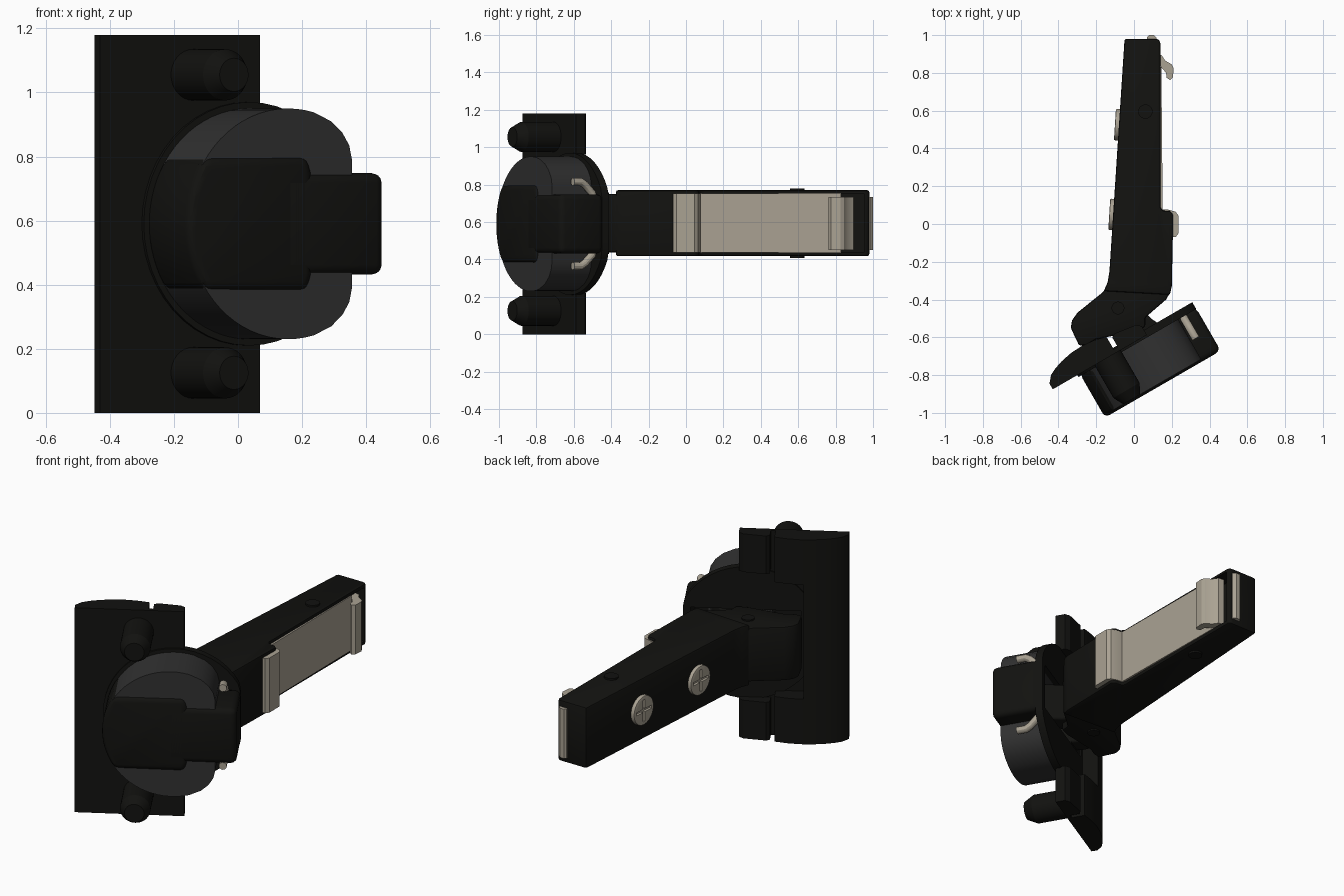
import bpy, bmesh
from math import pi, cos, sin, radians, atan, sqrt
from mathutils import Matrix, Vector

if "Cube" in bpy.data.objects:
    bpy.data.objects.remove(bpy.data.objects["Cube"])

ZC = 0.59                                   # mid height of the hinge
U = Vector((cos(pi / 6), sin(pi / 6), 0))   # along the cup plate
W = Vector((-sin(pi / 6), cos(pi / 6), 0))  # away from the cup, to the back
O = Vector((-0.43, -0.875, 0))


def frame(a, b, c, o):
    m = Matrix.Identity(4)
    for i, v in enumerate((a, b, c, o)):
        m.col[i][:3] = v
    return m


TOP = Matrix.Identity(4)                             # profile x,y  depth z
PLAN = frame(U, W, Vector((0, 0, 1)), O)             # profile s,t  depth z
FACE = frame(U, Vector((0, 0, 1)), W, O + Vector((0, 0, ZC)))  # profile s,z  depth t


def material(name, rgb):
    m = bpy.data.materials.new(name)
    m.diffuse_color = (*rgb, 1)
    m.use_nodes = True
    m.node_tree.nodes["Principled BSDF"].inputs["Base Color"].default_value = m.diffuse_color
    return m


BLACK = material("black", (0.006, 0.006, 0.005))
GREY = material("dark_grey", (0.03, 0.03, 0.03))
METAL = material("metal", (0.40, 0.36, 0.29))


def apply(ob, mod):
    bpy.context.view_layer.objects.active = ob
    bpy.ops.object.modifier_apply(modifier=mod.name)


def prism(name, pts, lo, hi, mat, m=TOP, bevel=0.0, seg=3):
    bm = bmesh.new()
    f = bm.faces.new([bm.verts.new((x, y, lo)) for x, y in pts])
    ext = bmesh.ops.extrude_face_region(bm, geom=[f])
    vs = [v for v in ext["geom"] if isinstance(v, bmesh.types.BMVert)]
    bmesh.ops.translate(bm, vec=(0, 0, hi - lo), verts=vs)
    bm.transform(m)
    bmesh.ops.recalc_face_normals(bm, faces=bm.faces)
    me = bpy.data.meshes.new(name)
    bm.to_mesh(me)
    bm.free()
    ob = bpy.data.objects.new(name, me)
    bpy.context.collection.objects.link(ob)
    me.materials.append(mat)
    if bevel:
        b = ob.modifiers.new("bevel", 'BEVEL')
        b.width, b.segments = bevel, seg
        b.limit_method, b.angle_limit = 'ANGLE', radians(35)
        apply(ob, b)
    return ob


def cut(ob, cutters):
    for c in cutters:
        b = ob.modifiers.new("cut", 'BOOLEAN')
        b.operation, b.object, b.solver = 'DIFFERENCE', c, 'EXACT'
        apply(ob, b)


def remove(*obs):
    for o in obs:
        bpy.data.objects.remove(o)


def rect(x0, x1, y0, y1):
    return [(x0, y0), (x1, y0), (x1, y1), (x0, y1)]


def disc(r, cx=0.0, cy=0.0, n=48):
    return [(cx + r * cos(2 * pi * i / n), cy + r * sin(2 * pi * i / n)) for i in range(n)]


# cup: round grey body, cut flat with rounded corners at the inner end
left = [(0.53 + 0.36 * cos(a), 0.36 * sin(a))
        for a in (radians(75 + 210 * i / 40) for i in range(41))]
body_pts = [(0.76, -0.2), (0.76, 0.2), (0.75, 0.245), (0.725, 0.285), (0.685, 0.32)] + left
body_pts += [(0.685, -0.32), (0.725, -0.285), (0.75, -0.245)]
body = prism("cup_body", body_pts, -0.255, 0.0, GREY, FACE)

# black shell that wraps the cup front: wide part follows the circle
arc = [(0.53 - 0.365 * cos(a), 0.365 * sin(a))
       for a in (radians(-35 + 70 * i / 16) for i in range(17))]
wide = prism("cup_shell_wide", arc + [(0.60, 0.21), (0.615, 0.16), (0.615, -0.16), (0.60, -0.21)],
             -0.268, 0.0, BLACK, FACE, 0.03)
narrow = prism("cup_shell_narrow", rect(0.5, 0.872, -0.268, 0.0), ZC - 0.158, ZC + 0.158,
               BLACK, PLAN, 0.03)

# round rim of the cup
rim_pts = [(min(x, 0.87), y) for x, y in disc(0.38, 0.53)]
rim = prism("cup_rim", rim_pts, -0.012, 0.03, BLACK, FACE)

# open cavity for the links
cavity = prism("cavity_cutter", rect(0.25, 0.83, -0.135, 0.135), -0.235, 0.2, BLACK, FACE)
cavity.hide_render = True
for part in (body, wide, narrow, rim):
    cut(part, [cavity])

# mounting plate with a domed cover and a flat rail at each end
plate = prism("mounting_plate", rect(0.0, 0.575, -ZC, ZC), 0.0, 0.022, BLACK, FACE)
cut(plate, [cavity])
cover = prism("plate_cover", [(0.0, 0.0), (0.0, 0.035), (0.03, 0.07), (0.07, 0.09), (0.116, 0.105),
                              (0.18, 0.118), (0.25, 0.122), (0.32, 0.115), (0.385, 0.1), (0.385, 0.0)],
              0.0, 1.18, BLACK, PLAN)
center = prism("cover_cutter", rect(0.23, 0.6, -0.33, 0.33), 0.02, 0.2, BLACK, FACE)
center.hide_render = True
cut(cover, [center])
remove(cavity, center)
for name, z0, z1 in (("lower", 0.0, 0.22), ("upper", 0.96, 1.18)):
    prism(f"{name}_rail", [(0.41, 0.0), (0.41, 0.08), (0.43, 0.092), (0.55, 0.075), (0.575, 0.055), (0.575, 0.0)],
          z0, z1, BLACK, PLAN)

# dowels pressed into the door
for name, z in (("lower", 0.125 - ZC), ("upper", 1.055 - ZC)):
    prism(f"{name}_dowel", disc(0.08, 0.335, z, 32), -0.20, 0.01, BLACK, FACE)
    bm = bmesh.new()
    bmesh.ops.create_cone(bm, cap_ends=True, segments=32, radius1=0.08, radius2=0.052, depth=0.055)
    bm.transform(FACE @ Matrix.Translation((0.335, z, -0.2275)) @ Matrix.Rotation(pi, 4, 'X'))
    bmesh.ops.recalc_face_normals(bm, faces=bm.faces)
    me = bpy.data.meshes.new("tip")
    bm.to_mesh(me)
    bm.free()
    me.materials.append(BLACK)
    bpy.context.collection.objects.link(bpy.data.objects.new(f"{name}_dowel_tip", me))

# links between arm head and cup
prism("outer_link", [(0.28, 0.2), (0.27, 0.05), (0.31, -0.08), (0.36, -0.17), (0.42, -0.17),
                     (0.4, -0.05), (0.38, 0.06), (0.4, 0.2)], ZC - 0.11, ZC + 0.11, BLACK, PLAN, 0.015)
prism("inner_link", [(0.5, 0.2), (0.52, 0.03), (0.6, -0.1), (0.68, -0.17), (0.74, -0.14),
                     (0.69, -0.04), (0.64, 0.06), (0.6, 0.2)], ZC - 0.11, ZC + 0.11, BLACK, PLAN, 0.015)

# bent spring pins beside the cup
for name, sgn in (("upper", 1), ("lower", -1)):
    cu = bpy.data.curves.new("pin", 'CURVE')
    cu.dimensions, cu.bevel_depth, cu.bevel_resolution, cu.use_fill_caps = '3D', 0.021, 4, True
    sp = cu.splines.new('POLY')
    path = [(0.79, 0.225, -0.145), (0.79, 0.225, -0.095), (0.79, 0.21, -0.07), (0.79, 0.165, -0.025), (0.79, 0.14, -0.02)]
    sp.points.add(len(path) - 1)
    for p, (s, z, t) in zip(sp.points, path):
        p.co = (*(FACE @ Vector((s, z * sgn, t))), 1)
    ob = bpy.data.objects.new(f"{name}_spring_pin", cu)
    cu.materials.append(METAL)
    bpy.context.collection.objects.link(ob)
    bpy.ops.object.select_all(action='DESELECT')
    ob.select_set(True)
    bpy.context.view_layer.objects.active = ob
    bpy.ops.object.convert(target='MESH')

# arm and its head
arm = prism("arm", [(-0.05, 0.98), (0.125, 0.98), (0.14, 0.965), (0.14, 0.085), (0.155, 0.07), (0.19, 0.07),
                    (0.208, 0.05), (0.2, -0.33), (0.19, -0.375), (-0.16, -0.355), (-0.14, -0.31), (-0.13, -0.25)],
            0.418, 0.77, BLACK, TOP, 0.012, 2)
pocket = prism("pocket_cutter", rect(0.06, 0.3, 0.70, 0.955), 0.44, 0.75, BLACK)
pocket.hide_render = True
cut(arm, [pocket])
remove(pocket)
prism("arm_head", [(-0.14, -0.33), (-0.17, -0.365), (-0.3, -0.47), (-0.328, -0.51), (-0.335, -0.55), (-0.29, -0.645),
                   (-0.25, -0.64), (-0.2, -0.61), (0.0, -0.57), (0.06, -0.545), (0.06, -0.495),
                   (0.17, -0.4), (0.19, -0.365), (0.19, -0.3)], 0.438, 0.75, BLACK, TOP, 0.012, 2)

# metal insert, step block, hooked latch and end tab
prism("insert_plate", [(0.1, 0.05), (0.152, 0.05), (0.145, 0.83), (0.1, 0.83)], 0.437, 0.752, METAL)
prism("step_block", [(0.1, -0.06), (0.22, -0.07), (0.235, -0.05), (0.235, 0.045), (0.22, 0.065),
                     (0.175, 0.078), (0.1, 0.078)], 0.437, 0.752, METAL)
prism("latch_hook", [(0.11, 0.9), (0.145, 0.895), (0.165, 0.865), (0.2, 0.845), (0.21, 0.825), (0.206, 0.775),
                     (0.19, 0.762), (0.172, 0.775), (0.17, 0.8), (0.14, 0.835), (0.11, 0.84)], 0.45, 0.735, METAL)
prism("end_tab", [(0.07, 0.96), (0.07, 0.99), (0.08, 1.0), (0.105, 1.0), (0.12, 0.985), (0.12, 0.96)],
      0.45, 0.735, METAL)

# pivot pins through the arm
for name, x, y, r, h in (("arm_pivot", 0.06, 0.595, 0.038, 0.186), ("head_pivot", -0.085, -0.445, 0.034, 0.164)):
    prism(name, disc(r, x, y, 24), 0.594 - h, 0.594 + h, BLACK)

# cross-slot screws on the back of the arm
tilt = atan(0.0635)
for name, x, y in (("end_screw", -0.079, 0.525), ("middle_screw", -0.109, 0.05)):
    m = Matrix.Translation((x, y, 0.595)) @ Matrix.Rotation(-tilt, 4, 'Z') @ Matrix.Rotation(-pi / 2, 4, 'Y')
    screw = prism(name, disc(0.083, n=32), -0.03, 0.022, METAL, m, 0.006, 2)
    slots = [prism("slot_cutter", rect(-a, a, -b, b), 0.008, 0.05, METAL, m)
             for a, b in ((0.062, 0.009), (0.009, 0.062))]
    for s in slots:
        s.hide_render = True
    cut(screw, slots)
    remove(*slots)

# smooth shading with sharp edges kept
bpy.ops.object.select_all(action='SELECT')
bpy.context.view_layer.objects.active = arm
bpy.ops.object.shade_smooth_by_angle(angle=radians(30))
